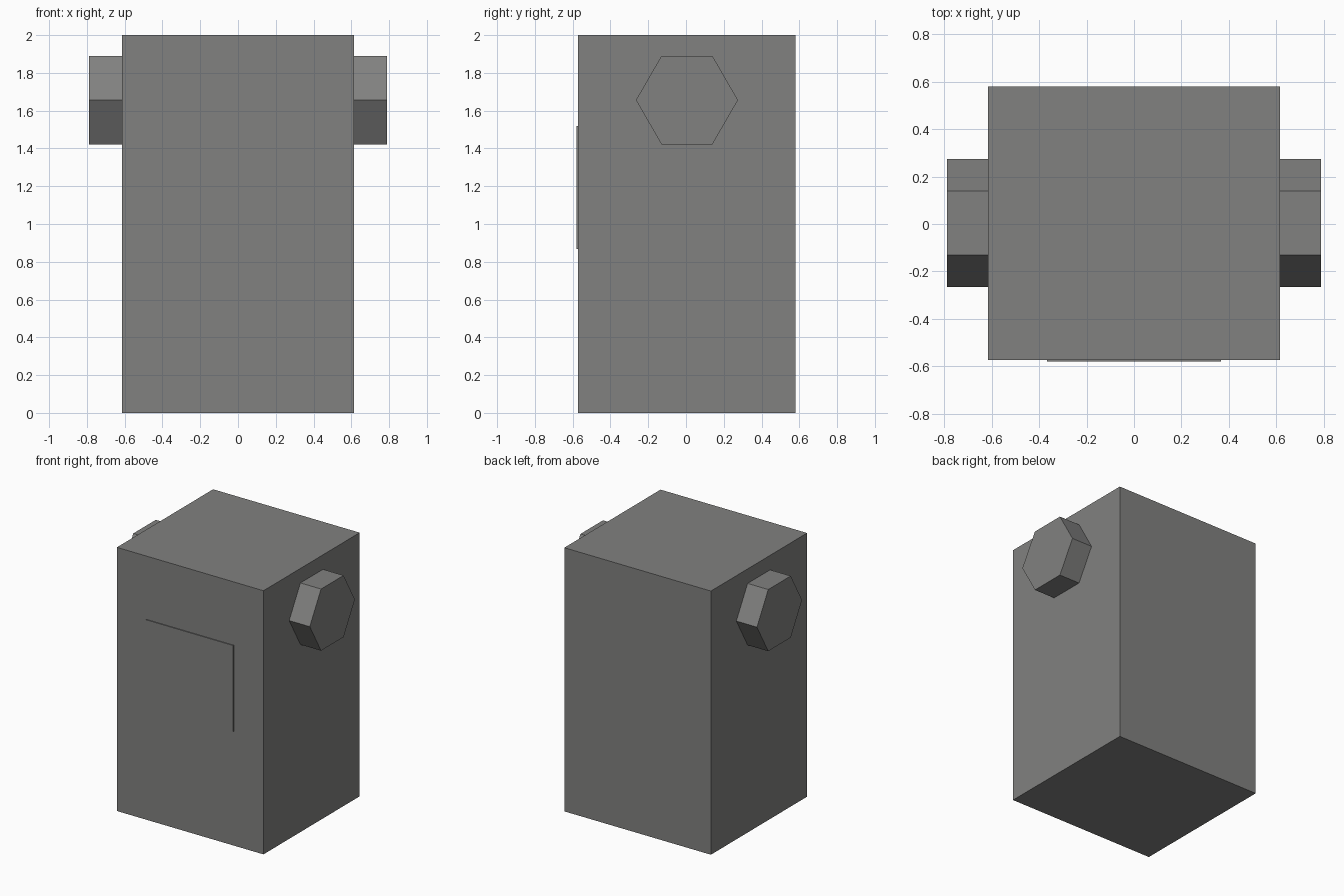
import bpy
from math import pi

if "Cube" in bpy.data.objects:
    bpy.data.objects.remove(bpy.data.objects["Cube"])

# Dark grey paint shared by every part
paint = bpy.data.materials.new("dark_grey")
paint.diffuse_color = (0.22, 0.22, 0.215, 1)
paint.use_nodes = True
paint.node_tree.nodes["Principled BSDF"].inputs["Base Color"].default_value = paint.diffuse_color


def finish(name):
    ob = bpy.context.object
    ob.name = name
    ob.data.materials.append(paint)
    return ob


def box(name, lo, hi):
    centre = [(a + b) / 2 for a, b in zip(lo, hi)]
    bpy.ops.mesh.primitive_cube_add(size=1, location=centre)
    ob = finish(name)
    ob.scale = [b - a for a, b in zip(lo, hi)]
    bpy.ops.object.transform_apply(location=False, rotation=False, scale=True)


# Main cabinet
box("cabinet_body", (-0.615, -0.573, 0), (0.615, 0.58, 2))

# Thin raised panel on the front
box("front_panel", (-0.366, -0.58, 0.867), (0.366, -0.573, 1.52))

# Hexagonal knobs on both sides, corners pointing along y
for side, label in ((-1, "left"), (1, "right")):
    inner, outer = 0.61, 0.788
    bpy.ops.mesh.primitive_cylinder_add(
        vertices=6, radius=0.27, depth=outer - inner,
        location=(side * (inner + outer) / 2, 0.005, 1.656),
        rotation=(0, pi / 2, 0))
    finish(label + "_knob")
